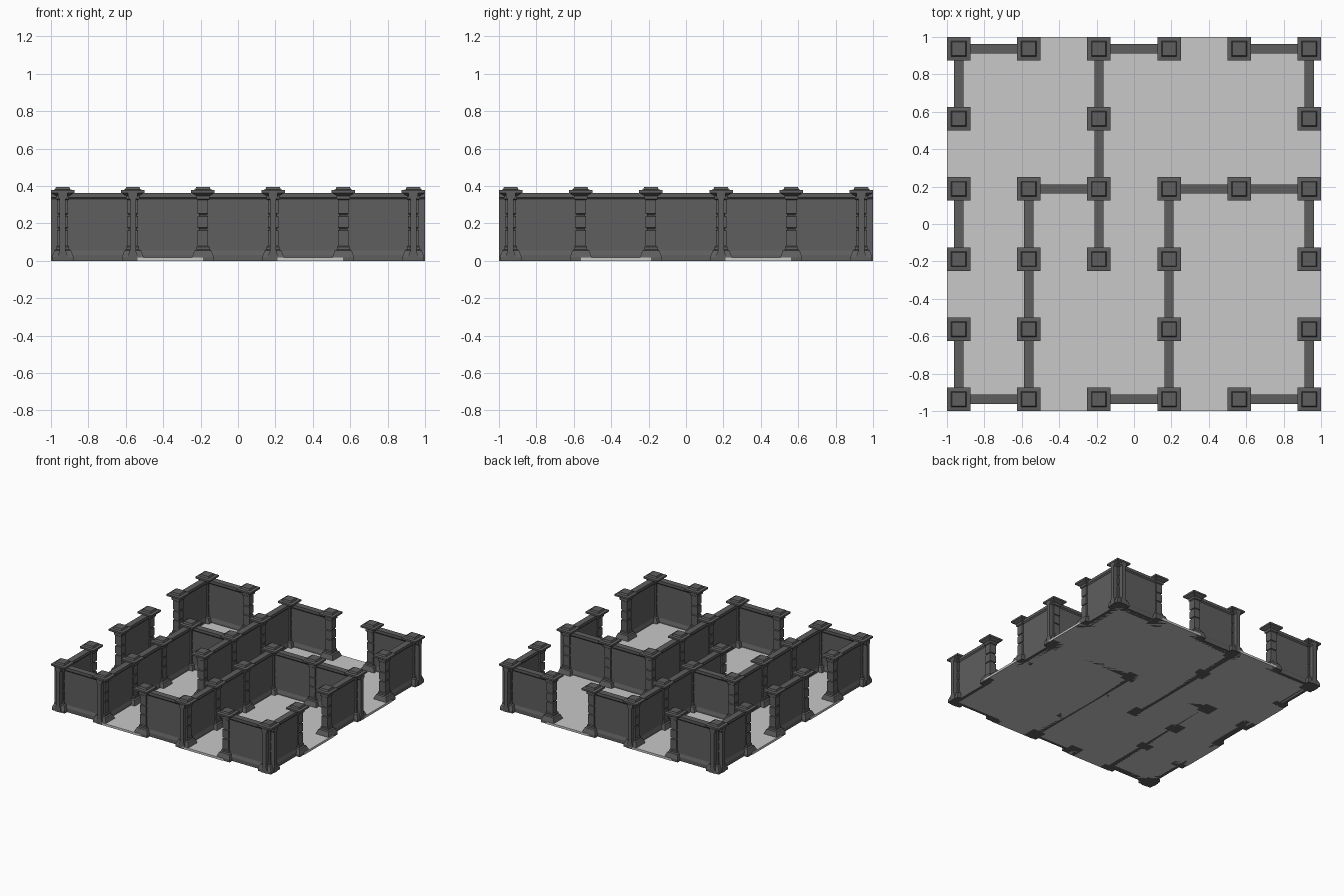
import bpy
import bmesh
from mathutils import Matrix

cube = bpy.data.objects.get("Cube")
if cube:
    bpy.data.objects.remove(cube, do_unlink=True)

STEP = 0.375
EDGE = 0.9375
CAP = 0.0625


def pos(i):
    return i * STEP - EDGE


def make_material(name, value):
    mat = bpy.data.materials.new(name)
    mat.use_nodes = True
    colour = (value, value, value, 1)
    mat.diffuse_color = colour
    mat.node_tree.nodes["Principled BSDF"].inputs["Base Color"].default_value = colour
    return mat


stone = make_material("dark grey stone", 0.112)
paving = make_material("light grey floor", 0.58)


def finish(name, bm, mat):
    bmesh.ops.recalc_face_normals(bm, faces=bm.faces)
    mesh = bpy.data.meshes.new(name)
    bm.to_mesh(mesh)
    bm.free()
    mesh.materials.append(mat)
    obj = bpy.data.objects.new(name, mesh)
    bpy.context.collection.objects.link(obj)
    return obj


def loft(bm, rings):
    """Join rings of points with faces and close both ends."""
    loops = [[bm.verts.new(p) for p in ring] for ring in rings]
    for a, b in zip(loops, loops[1:]):
        for k in range(len(a)):
            n = (k + 1) % len(a)
            bm.faces.new((a[k], a[n], b[n], b[k]))
    bm.faces.new(loops[0])
    bm.faces.new(loops[-1])


# Wall runs: (fixed line, first post, last post)
runs_x = [(0, 0, 1), (0, 2, 3), (0, 4, 5), (5, 0, 1), (5, 2, 3), (5, 4, 5),
          (3, 1, 2), (3, 3, 5)]
runs_y = [(0, 0, 1), (0, 2, 3), (0, 4, 5), (5, 0, 1), (5, 2, 3), (5, 4, 5),
          (1, 0, 3), (2, 2, 5), (3, 0, 3)]

# Half thickness and height of the wall: plinth, panel, coping
wall_profile = [(0.025, 0), (0.025, 0.03), (0.016, 0.055), (0.016, 0.33),
                (0.025, 0.34), (0.025, 0.362)]
section = wall_profile + [(-t, z) for t, z in reversed(wall_profile)]


def wall(name, line, first, last, along_x):
    # Runs that reach the outer border carry on under the post caps
    start = pos(first) - (CAP if first == 0 else 0)
    end = pos(last) + (CAP if last == 5 else 0)
    rings = []
    for s in (start, end):
        if along_x:
            rings.append([(s, pos(line) + t, z) for t, z in section])
        else:
            rings.append([(pos(line) + t, s, z) for t, z in section])
    bm = bmesh.new()
    loft(bm, rings)
    finish(name, bm, stone)


posts = set()
for line, a, b in runs_x:
    wall("cross_wall", line, a, b, True)
    posts.update((i, line) for i in range(a, b + 1))
for line, a, b in runs_y:
    wall("long_wall", line, a, b, False)
    posts.update((line, i) for i in range(a, b + 1))

# Square posts: flared foot, grooved shaft, stepped cap
post_profile = [(0.058, 0), (0.058, 0.02), (0.045, 0.055), (0.034, 0.06),
                (0.034, 0.075), (0.028, 0.08),
                (0.028, 0.163), (0.022, 0.166), (0.022, 0.174), (0.028, 0.177),
                (0.028, 0.238), (0.022, 0.241), (0.022, 0.249), (0.028, 0.252),
                (0.028, 0.325), (0.035, 0.33), (0.035, 0.348), (CAP, 0.364),
                (CAP, 0.378), (0.041, 0.381), (0.036, 0.395)]
corners = [(-1, -1), (1, -1), (1, 1), (-1, 1)]
post_mesh = None
for i, j in sorted(posts):
    if post_mesh is None:
        bm = bmesh.new()
        loft(bm, [[(cx * r, cy * r, z) for cx, cy in corners]
                  for r, z in post_profile])
        post = finish("post", bm, stone)
        post_mesh = post.data
    else:
        post = bpy.data.objects.new("post", post_mesh)
        bpy.context.collection.objects.link(post)
    post.location = (pos(i), pos(j), 0)


def slab(name, x0, x1, y0, y1):
    bm = bmesh.new()
    bmesh.ops.create_cube(bm, size=1)
    h = 0.018
    bmesh.ops.transform(bm, verts=bm.verts, matrix=Matrix.Translation(
        ((x0 + x1) / 2, (y0 + y1) / 2, h / 2)) @ Matrix.Diagonal((x1 - x0, y1 - y0, h, 1)))
    finish(name, bm, paving)


# Floor, with sills reaching out through every doorway
slab("floor", -EDGE, EDGE, -EDGE, EDGE)
for i in (1, 3):
    a, b = pos(i), pos(i + 1)
    for inner, outer in ((EDGE, 1), (-1, -EDGE)):
        slab("door_sill", a, b, inner, outer)
        slab("door_sill", inner, outer, a, b)
